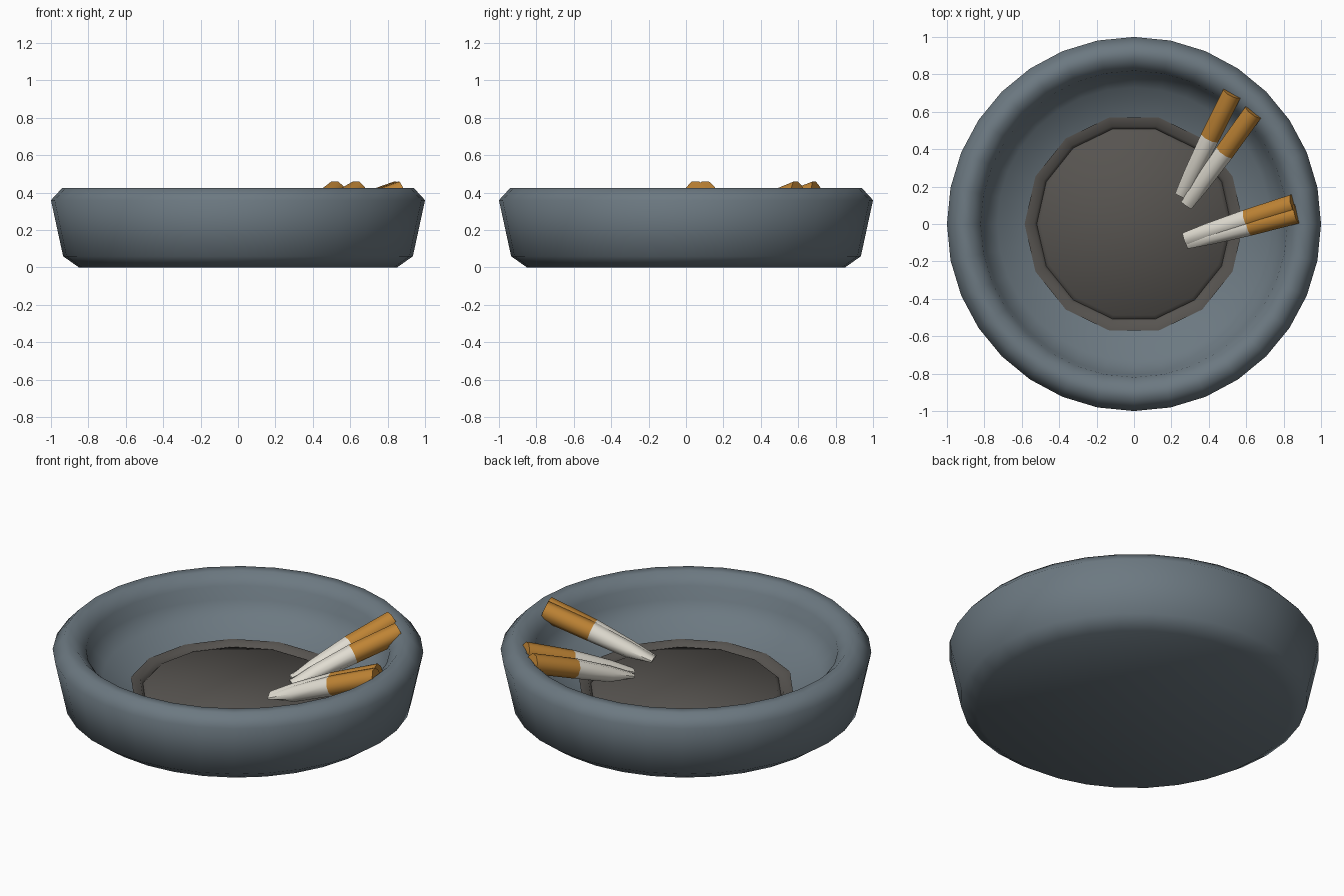
import bpy, bmesh, math
from mathutils import Vector

if "Cube" in bpy.data.objects:
    bpy.data.objects.remove(bpy.data.objects["Cube"])


def material(name, rgb):
    m = bpy.data.materials.new(name)
    m.diffuse_color = (*rgb, 1)
    m.use_nodes = True
    m.node_tree.nodes["Principled BSDF"].inputs["Base Color"].default_value = m.diffuse_color
    return m


SLATE = material("slate", (0.15, 0.19, 0.22))
ASH = material("ash_grey", (0.095, 0.088, 0.08))
PAPER = material("paper", (0.75, 0.72, 0.64))
FILTER = material("filter_tan", (0.52, 0.23, 0.035))


def skin_rings(name, rings, mats, band_mats=None, smooth=60, caps=True):
    """Bridge a list of equal-length rings of points into a mesh object."""
    bm = bmesh.new()
    loops = [[bm.verts.new(p) for p in ring] for ring in rings]
    n = len(loops[0])
    for k, (a, b) in enumerate(zip(loops, loops[1:])):
        for i in range(n):
            j = (i + 1) % n
            f = bm.faces.new((a[i], a[j], b[j], b[i]))
            f.material_index = band_mats[k] if band_mats else 0
    if caps:
        bm.faces.new(loops[0]).material_index = band_mats[0] if band_mats else 0
        bm.faces.new(loops[-1]).material_index = band_mats[-1] if band_mats else 0
    bmesh.ops.recalc_face_normals(bm, faces=bm.faces)
    mesh = bpy.data.meshes.new(name)
    bm.to_mesh(mesh)
    bm.free()
    for m in mats:
        mesh.materials.append(m)
    ob = bpy.data.objects.new(name, mesh)
    bpy.context.collection.objects.link(ob)
    bpy.ops.object.select_all(action='DESELECT')
    ob.select_set(True)
    bpy.context.view_layer.objects.active = ob
    bpy.ops.object.shade_smooth_by_angle(angle=math.radians(smooth))
    return ob


def lathe(name, profile, sides, mat, smooth=60):
    rings = [[(r * math.cos(2 * math.pi * i / sides), r * math.sin(2 * math.pi * i / sides), z)
              for i in range(sides)] for r, z in profile]
    return skin_rings(name, rings, [mat], smooth=smooth)


# Round dish with chamfered rim and foot
lathe("dish", [(0.85, 0), (0.935, 0.06), (1.0, 0.36), (0.94, 0.425), (0.88, 0.425),
               (0.82, 0.365), (0.805, 0.29), (0.73, 0.21), (0.57, 0.148), (0.5, 0.12)], 32, SLATE, 80)

# Ash bed: shallow 14-sided tray with a small lip sitting in the bottom
lathe("ash_bed", [(0.54, 0.125), (0.585, 0.158), (0.535, 0.153), (0.52, 0.128), (0.50, 0.15)],
      14, ASH, 85)


def cigarette(name, tip, end):
    """Stub: pinched paper tip, straight paper tube and a tan filter."""
    tip, end = Vector(tip), Vector(end)
    axis = (end - tip).normalized()
    side = axis.cross(Vector((0, 0, 1))).normalized()
    up = side.cross(axis)
    # position along stub, half width, half height, lift
    stations = [(0.0, 0.036, 0.012, 0.0), (0.22, 0.047, 0.044, -0.008),
                (0.57, 0.055, 0.055, 0), (1.0, 0.056, 0.056, 0)]
    rings = []
    for t, w, h, lift in stations:
        c = tip.lerp(end, t) + up * lift
        rings.append([c + side * w * math.cos(a) + up * h * math.sin(a)
                      for a in (2 * math.pi * (i + 0.5) / 8 for i in range(8))])
    skin_rings(name, rings, [PAPER, FILTER], [0, 0, 1], smooth=50)


# Two pairs of stubs leaning on the rim
for label, tip, end in [
    ("cigarette_back_left", (0.25, 0.15, 0.205), (0.525, 0.70, 0.41)),
    ("cigarette_back_right", (0.28, 0.10, 0.205), (0.64, 0.60, 0.41)),
    ("cigarette_side_upper", (0.27, -0.08, 0.205), (0.855, 0.108, 0.41)),
    ("cigarette_side_lower", (0.28, -0.10, 0.20), (0.875, 0.055, 0.41)),
]:
    cigarette(label, tip, end)
